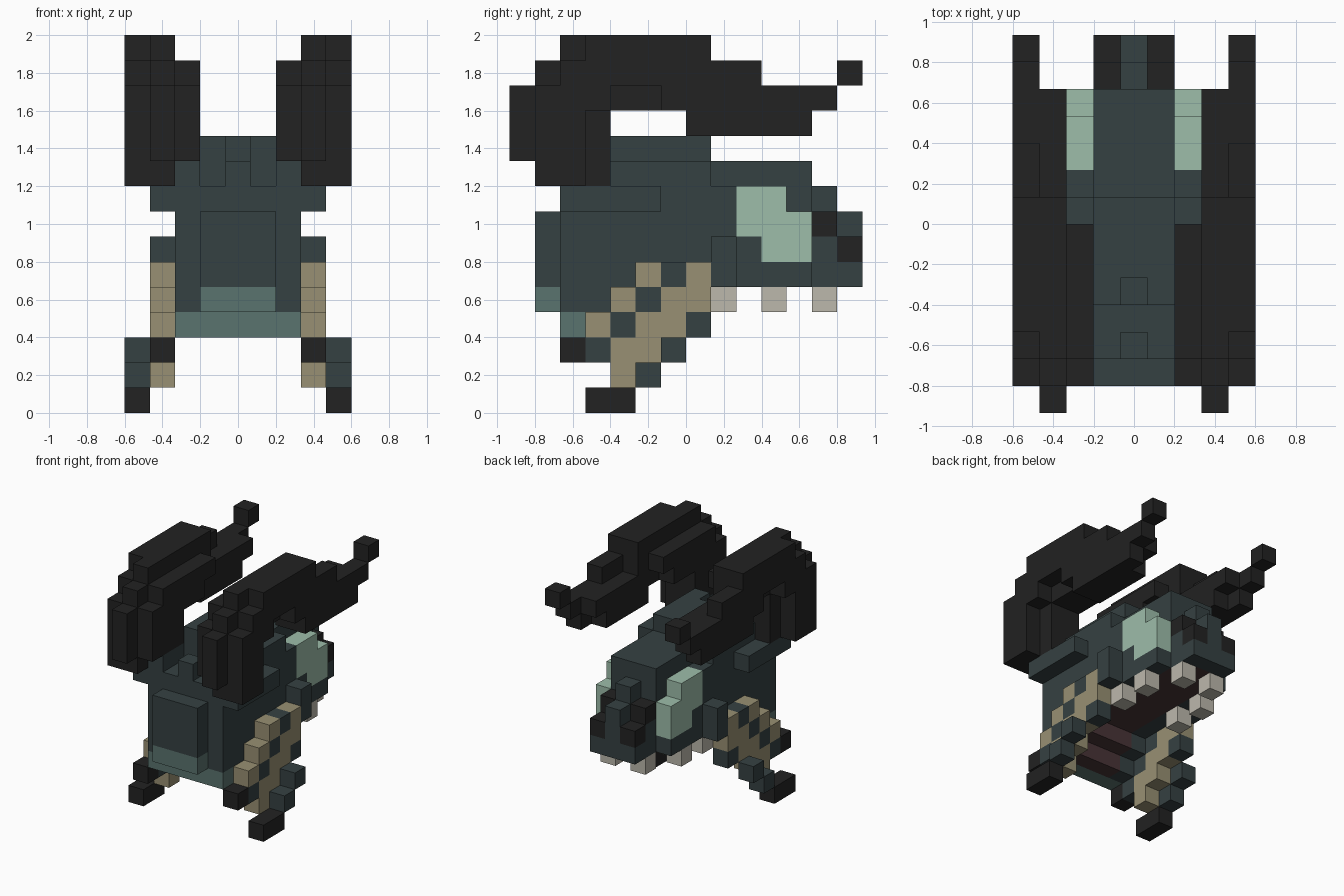
import bpy
import bmesh
from mathutils import Vector

cube = bpy.data.objects.get("Cube")
if cube:
    bpy.data.objects.remove(cube, do_unlink=True)

UNIT = 2 / 15                       # edge of one block


def linear(v):
    v /= 255
    return v / 12.92 if v <= 0.04045 else ((v + 0.055) / 1.055) ** 2.4


def make_material(name, *rgb):
    color = [linear(v) for v in rgb] + [1]
    mat = bpy.data.materials.new(name)
    mat.use_nodes = True
    mat.diffuse_color = color
    bsdf = mat.node_tree.nodes["Principled BSDF"]
    bsdf.inputs["Base Color"].default_value = color
    bsdf.inputs["Roughness"].default_value = 0.9
    return mat


hide = make_material("dark_green_hide", 53, 65, 66)
black = make_material("black_horn", 34, 34, 34)
tan = make_material("tan_skin", 152, 144, 115)
teal = make_material("teal_belly", 90, 115, 110)
mint = make_material("mint_eye", 157, 189, 170)
ivory = make_material("ivory_tooth", 188, 184, 172)
maroon = make_material("maroon_mouth", 72, 52, 54)

cells = {}                          # (x, y, z) -> (part name, material)


def span(value):
    first, last = value if isinstance(value, tuple) else (value, value)
    return range(first, last + 1)


def fill(part, mat, x, y, z):
    """Fill a run of blocks on both sides; later fills repaint earlier ones."""
    for i in span(x):
        for j in span(y):
            for k in span(z):
                for side in (i, -i):
                    cells[side, j, k] = (part, mat)


# Body: stepped belly, front plate, shoulders and back ridge
fill("body", hide, (0, 2), (2, 8), (5, 8))
fill("body", hide, (0, 2), (2, 4), 4)
fill("body", teal, (0, 2), (2, 3), 3)
fill("body", hide, (0, 2), 3, 3)
fill("chest_plate", hide, (0, 1), 1, (5, 7))
fill("chest_plate", teal, (0, 1), 1, 4)
fill("shoulder", hide, 3, (2, 5), 8)
fill("back_ridge", hide, 2, (2, 7), 9)
fill("back_ridge", hide, 1, (4, 11), 9)
fill("back_ridge", hide, 0, (3, 11), 9)
fill("back_ridge", hide, 0, 2, 9)
fill("back_ridge", hide, 1, (4, 7), 10)
fill("back_ridge", hide, 0, (5, 7), 10)
cells.pop((0, 3, 9))

# Snout, cheeks and nostrils
fill("snout", hide, (0, 1), (9, 11), (5, 8))
fill("snout", hide, 2, (9, 11), 5)
fill("snout", hide, 2, 9, 6)
fill("snout", hide, 0, 12, (5, 8))
fill("snout", hide, 0, 13, (5, 7))
fill("snout", hide, 1, 12, (5, 6))
fill("snout", hide, 1, 13, 5)
fill("cheek", hide, 3, 8, (5, 6))
fill("nostril", black, 1, 12, 7)
fill("nostril", black, 1, 13, 6)

# Eyes
fill("eye", mint, 2, (9, 10), (7, 8))
fill("eye", mint, 2, (10, 11), (6, 7))

# Mouth lining and teeth
fill("mouth", maroon, (0, 1), (5, 11), 5)
fill("mouth", maroon, 0, 12, 5)
fill("mouth", maroon, (0, 1), 4, 4)
fill("mouth", maroon, (0, 1), 3, 3)
for row in (8, 10):
    fill("tooth", ivory, 2, row, 4)
fill("tooth", ivory, 1, 12, 4)

# Spotted legs: tan blocks first, then dark spots and claws
fill("leg", tan, 3, (5, 7), 5)
fill("leg", tan, 3, (4, 7), 4)
fill("leg", tan, 3, (3, 6), 3)
fill("leg", tan, 3, (4, 5), 2)
fill("leg", tan, 3, 4, 1)
for y, z in ((6, 5), (5, 4), (4, 3), (7, 3), (3, 2)):
    fill("leg", hide, 3, y, z)
fill("ankle", hide, 4, 6, 2)
fill("ankle", hide, 4, 5, 1)
fill("claw", black, 3, 2, 2)
fill("claw", black, 4, (3, 4), 0)

# Horns: crown, forward curl, then the tapering tail
fill("horn", black, 3, (2, 7), 14)
fill("horn", black, 4, (3, 7), 14)
fill("horn", black, 2, (2, 6), 13)
fill("horn", black, 3, (1, 7), 13)
fill("horn", black, 4, (2, 9), 13)
fill("horn", black, 2, (1, 5), 12)
fill("horn", black, 3, (0, 11), 12)
fill("horn", black, 4, (1, 3), 12)
fill("horn", black, 4, (6, 12), 12)
fill("horn", black, 2, (1, 3), (10, 11))
fill("horn", black, 3, (0, 3), (10, 11))
fill("horn", black, 4, (1, 2), (9, 11))
fill("horn", black, 3, (1, 3), 9)
fill("horn", black, 3, (7, 10), 11)
fill("horn", black, 4, (7, 11), 11)
fill("horn", black, 4, 13, 13)


def build(part):
    """Mesh the exposed block faces of one part."""
    bm = bmesh.new()
    mats = []
    verts = {}
    for cell, (owner, mat) in cells.items():
        if owner != part:
            continue
        if mat not in mats:
            mats.append(mat)
        center = Vector(cell)
        for axis in range(3):
            for sign in (-1, 1):
                normal = Vector((0, 0, 0))
                normal[axis] = sign
                if tuple(int(v) for v in center + normal) in cells:
                    continue
                u = Vector((0, 0, 0))
                u[(axis + 1) % 3] = 0.5
                w = normal.cross(u)
                mid = center + normal / 2
                corners = []
                for p in (mid - u - w, mid + u - w, mid + u + w, mid - u + w):
                    key = tuple(p)
                    if key not in verts:
                        spot = p + Vector((0, -6.5, 0.5))
                        verts[key] = bm.verts.new(spot * UNIT)
                    corners.append(verts[key])
                face = bm.faces.new(corners)
                face.material_index = mats.index(mat)
    mesh = bpy.data.meshes.new(part)
    bm.to_mesh(mesh)
    bm.free()
    for mat in mats:
        mesh.materials.append(mat)
    obj = bpy.data.objects.new(part, mesh)
    bpy.context.scene.collection.objects.link(obj)


for name in dict.fromkeys(owner for owner, mat in cells.values()):
    build(name)
